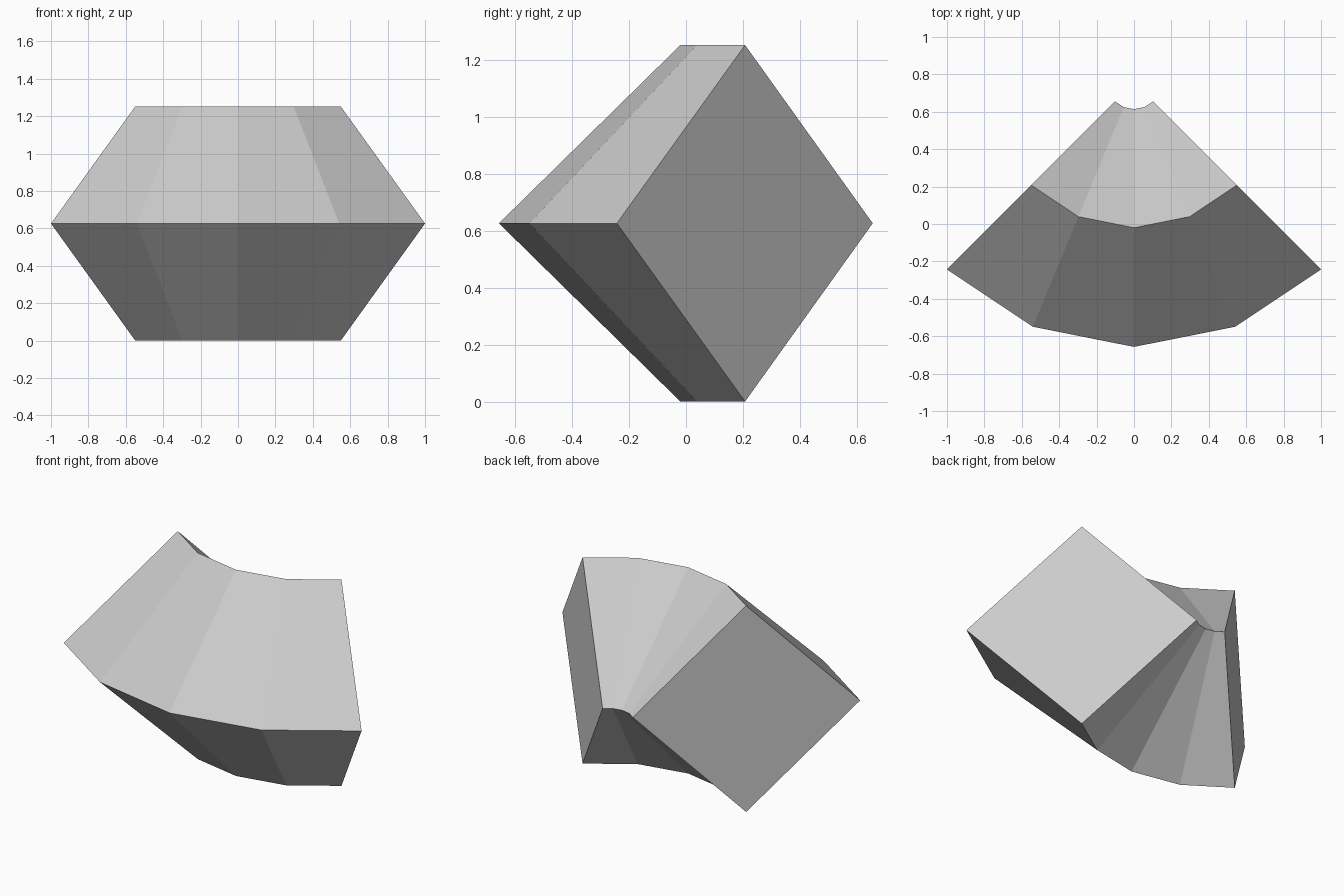
import bpy, bmesh
from math import pi, sin, cos, radians

cube = bpy.data.objects.get("Cube")
if cube:
    bpy.data.objects.remove(cube)

# Overall sizes of the bend
HALF_HEIGHT = 0.626
PIVOT_Y = 0.757
OUTER, MIDDLE, INNER = 1.414, 0.777, 0.143
SWEEP = pi / 2
SEGMENTS = 4

grey = bpy.data.materials.new("light_grey")
grey.use_nodes = True
colour = (0.6, 0.6, 0.6, 1)
grey.diffuse_color = colour
grey.node_tree.nodes["Principled BSDF"].inputs["Base Color"].default_value = colour

# Diamond section: radius from the pivot, height
section = [(OUTER, HALF_HEIGHT), (MIDDLE, 2 * HALF_HEIGHT),
           (INNER, HALF_HEIGHT), (MIDDLE, 0)]

# Sweep the section around the pivot
bm = bmesh.new()
rings = []
for i in range(SEGMENTS + 1):
    a = SWEEP * (i / SEGMENTS - 0.5)
    rings.append([bm.verts.new((r * sin(a), PIVOT_Y - r * cos(a), z))
                  for r, z in section])
for near, far in zip(rings, rings[1:]):
    for k in range(4):
        n = (k + 1) % 4
        bm.faces.new((near[k], near[n], far[n], far[k]))

# Flat end caps
bm.faces.new(rings[0])
bm.faces.new(rings[-1])
bmesh.ops.recalc_face_normals(bm, faces=bm.faces)

mesh = bpy.data.meshes.new("square_elbow")
bm.to_mesh(mesh)
bm.free()
mesh.materials.append(grey)
elbow = bpy.data.objects.new("square_elbow", mesh)
bpy.context.collection.objects.link(elbow)
